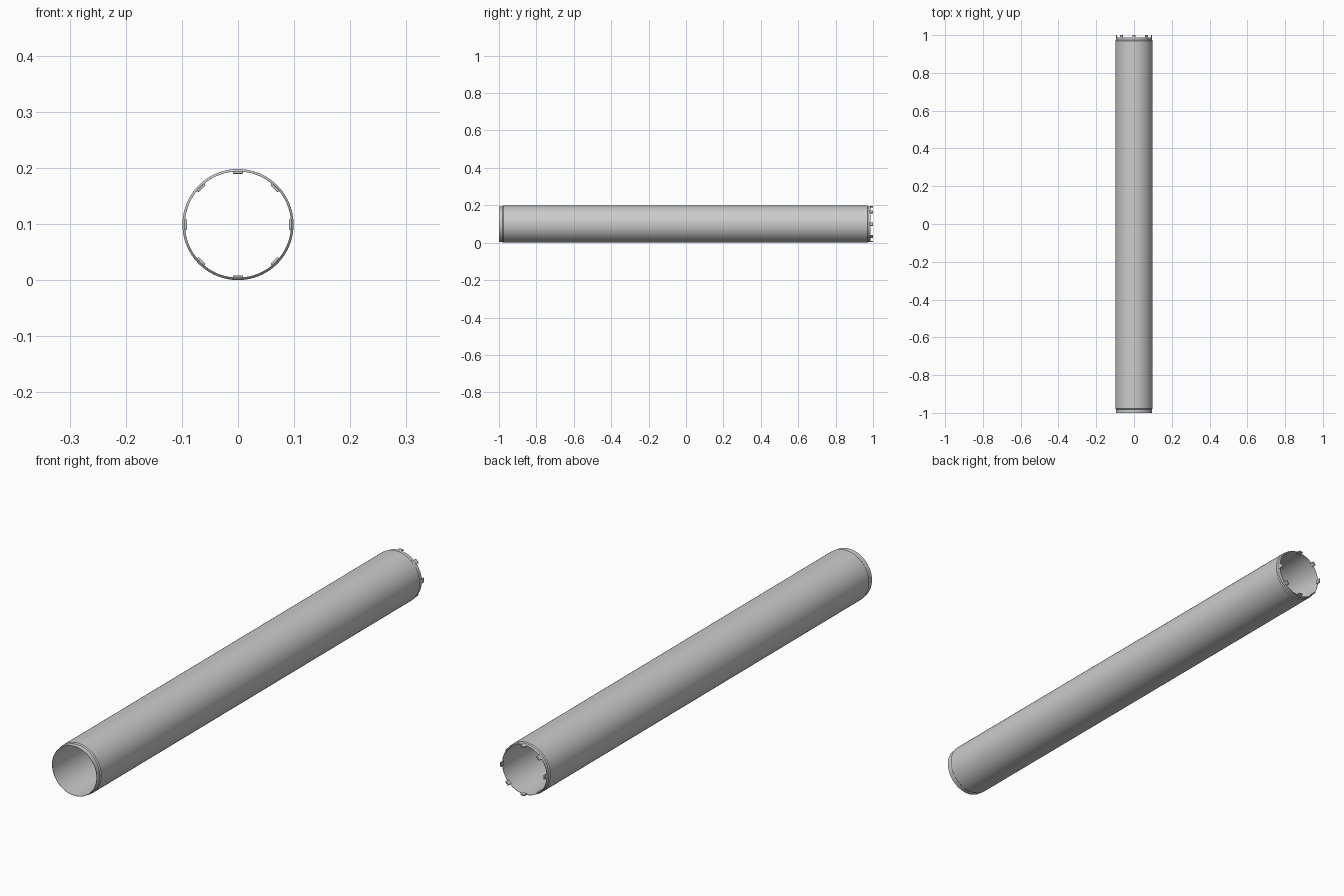
import bpy, bmesh, math
from mathutils import Matrix

if "Cube" in bpy.data.objects:
    bpy.data.objects.remove(bpy.data.objects["Cube"])

R, SEG, TABS = 0.099, 96, 8

def finish(bm, name, angle=30):
    bmesh.ops.recalc_face_normals(bm, faces=bm.faces)
    me = bpy.data.meshes.new(name)
    bm.to_mesh(me)
    bm.free()
    ob = bpy.data.objects.new(name, me)
    bpy.context.collection.objects.link(ob)
    bpy.ops.object.select_all(action='DESELECT')
    ob.select_set(True)
    bpy.context.view_layer.objects.active = ob
    bpy.ops.object.shade_smooth_by_angle(angle=math.radians(angle))
    return ob

# Hollow tube with a stepped collar at both ends (radius, y), closed profile
profile = [(0.0955, -1.0), (0.0955, -0.981), (0.0965, -0.98), (R, -0.977),
           (R, 0.970), (0.0965, 0.973), (0.0955, 0.974), (0.0955, 0.987),
           (0.0945, 0.987), (0.0945, -1.0)]
bm = bmesh.new()
rings = []
for i in range(SEG):
    a = 2 * math.pi * i / SEG
    rings.append([bm.verts.new((r * math.cos(a), y, R + r * math.sin(a))) for r, y in profile])
n = len(profile)
for i in range(SEG):
    p, q = rings[i], rings[(i + 1) % SEG]
    for j in range(n):
        k = (j + 1) % n
        bm.faces.new((p[j], p[k], q[k], q[j]))
finish(bm, "tube")

# Ring of small connector tabs on the back end
bm = bmesh.new()
def box(size, centre, angle):
    m = (Matrix.Translation((0, 0, R)) @ Matrix.Rotation(angle, 4, 'Y')
         @ Matrix.Translation(centre) @ Matrix.Diagonal((*size, 1)))
    bmesh.ops.create_cube(bm, size=1, matrix=m)
for i in range(TABS):
    a = 2 * math.pi * i / TABS
    box((0.018, 0.018, 0.0055), (0, 0.991, 0.0932), a)
tabs = finish(bm, "connector_tabs")
bev = tabs.modifiers.new("bevel", 'BEVEL')
bev.width = 0.0015
bev.segments = 2
